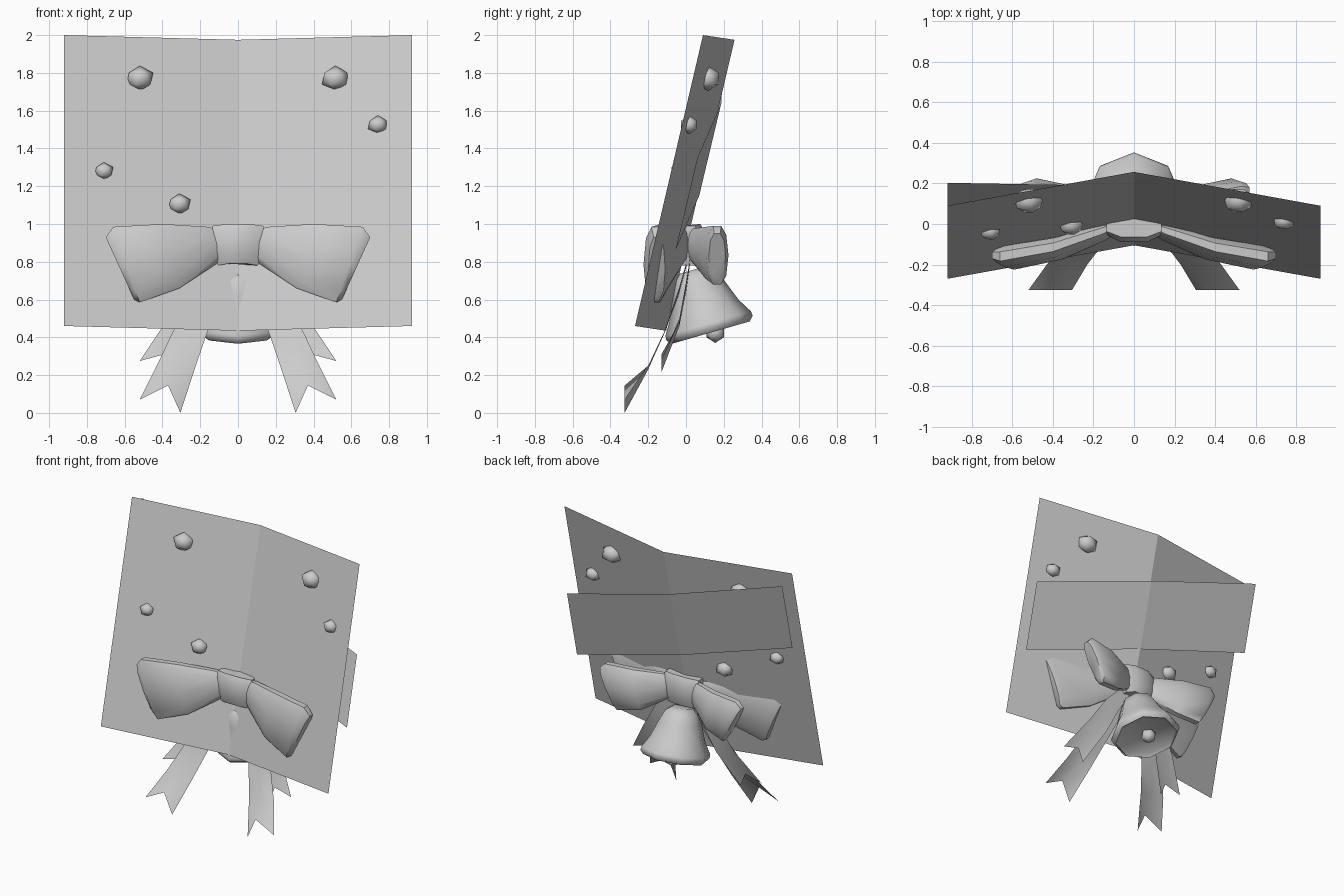
import bpy, bmesh
from math import sin, cos, pi, radians
from mathutils import Matrix, Vector

if "Cube" in bpy.data.objects:
    bpy.data.objects.remove(bpy.data.objects["Cube"])


def finish(name, bm, mirror=False, smooth=True, angle=50, closed=True):
    if closed:
        bmesh.ops.recalc_face_normals(bm, faces=bm.faces)
    me = bpy.data.meshes.new(name)
    bm.to_mesh(me)
    bm.free()
    ob = bpy.data.objects.new(name, me)
    bpy.context.collection.objects.link(ob)
    if smooth:
        me.shade_smooth()
        me.set_sharp_from_angle(angle=radians(angle))
    if mirror:
        ob.modifiers.new("Mirror", "MIRROR").use_clip = False
    return ob


def loft(name, rings, caps=True, closed=True, **kw):
    bm = bmesh.new()
    rows = [[bm.verts.new(p) for p in r] for r in rings]
    n = len(rows[0])
    for a, b in zip(rows, rows[1:]):
        for i in range(n if closed else n - 1):
            j = (i + 1) % n
            bm.faces.new((a[i], a[j], b[j], b[i]))
    if caps:
        bm.faces.new(rows[0])
        bm.faces.new(rows[-1])
    return finish(name, bm, closed=closed, **kw)


def panel_y(x, z):
    return 0.255 - 0.237 * (1.975 - z) - 0.185 * abs(x)


# folded, leaning panel
loft("panel", [[(-.92, -.27, .46), (0, -.105, .435), (.92, -.27, .46)],
               [(-.92, .09, 2), (0, .257, 1.975), (.92, .09, 2)]],
     caps=False, closed=False, smooth=False)

# slanted sash behind the panel
loft("back_sash", [[(-.92, .085, 1.455), (0, .07, 1.15), (.92, -.056, .86)],
                   [(-.92, .203, 1.95), (0, .187, 1.64), (.92, .06, 1.35)]],
     caps=False, closed=False, smooth=False)

# studs set into the panel
for i, (x, z, r) in enumerate([(-.52, 1.77, .075), (.515, 1.77, .075), (.74, 1.525, .055),
                               (-.71, 1.28, .052), (-.31, 1.105, .062)]):
    bm = bmesh.new()
    bmesh.ops.create_icosphere(bm, subdivisions=1, radius=r)
    bm.transform(Matrix.Translation((x, panel_y(x, z) + .005, z))
                 @ Matrix.Diagonal((1.05, .9, .9, 1)))
    finish("stud_%d" % (i + 1), bm, angle=60)


# bow loops: each section is top (x, z), bottom (x, z), y and half thickness
def bow_loop(name, sections):
    rings = []
    for (tx, tz), (bx, bz), y, t in sections:
        ring = []
        for f, d in [(0, -.35), (.15, -.8), (.5, -1), (.85, -.8), (1, -.35),
                     (1, .35), (.85, .8), (.5, 1), (.15, .8), (0, .35)]:
            ring.append((tx + (bx - tx) * f, y + d * t, tz + (bz - tz) * f))
        rings.append(ring)
    loft(name, rings, mirror=True)


bow_loop("front_bow_loop", [((.06, .96), (.06, .83), .0, .03),
                            ((.16, .985), (.12, .785), -.035, .045),
                            ((.40, 1.0), (.31, .66), -.115, .06),
                            ((.66, .985), (.52, .585), -.16, .065),
                            ((.70, .93), (.55, .60), -.155, .045)])
bow_loop("back_bow_loop", [((.06, .96), (.06, .83), .02, .03),
                           ((.15, .975), (.12, .79), .055, .045),
                           ((.32, .985), (.26, .71), .125, .06),
                           ((.53, .99), (.43, .68), .165, .06),
                           ((.57, .95), (.45, .71), .165, .045)])

# centre knot
loft("bow_knot", [[(sx * w * hx, .005 + hy * d, z + .01 * (hx == .45))
                   for sx, hx, hy in [(-1, 1, -.6), (-1, .45, -1), (1, .45, -1), (1, 1, -.6),
                                      (1, 1, .6), (1, .45, 1), (-1, .45, 1), (-1, 1, .6)]]
                  for w, d, z in [(.135, .07, .99), (.14, .095, .95),
                                  (.125, .095, .84), (.11, .075, .78)]], angle=40)


# ribbon tails with a swallow-tail notch
def tail(name, rows):
    loft(name, [[(a[0], y, a[1]), (m[0], y, m[1]), (b[0], y, b[1])]
                for a, m, b, y in rows], caps=False, closed=False, mirror=True)


tail("long_ribbon_tail", [((.0, .84), (.03, .85), (.06, .86), .02),
                          ((.09, .62), (.16, .63), (.22, .65), -.04),
                          ((.165, .42), (.25, .42), (.345, .43), -.115),
                          ((.23, .23), (.32, .25), (.43, .25), -.20),
                          ((.305, .0), (.37, .145), (.52, .07), -.325)])
tail("short_ribbon_tail", [((.02, .85), (.05, .86), (.08, .87), .03),
                           ((.14, .64), (.20, .66), (.25, .69), .0),
                           ((.22, .46), (.30, .48), (.37, .50), -.035),
                           ((.35, .215), (.39, .31), (.52, .275), -.13)])

# tilted eight-sided bell
tilt = Matrix.Translation((0, .13, .43)) @ Matrix.Rotation(radians(16), 4, 'X')
profile = [(.19, .015), (.215, -.005), (.238, .02), (.235, .045),
           (.19, .12), (.145, .24), (.115, .31), (.07, .34)]
loft("bell", [[tilt @ Vector((r * sin(k * pi / 4), r * cos(k * pi / 4), h)) for k in range(8)]
              for r, h in profile], angle=50)

# bell clapper
bm = bmesh.new()
bmesh.ops.create_icosphere(bm, subdivisions=1, radius=.055)
bm.transform(Matrix.Translation((0, .155, .425)))
finish("bell_clapper", bm, angle=60)
